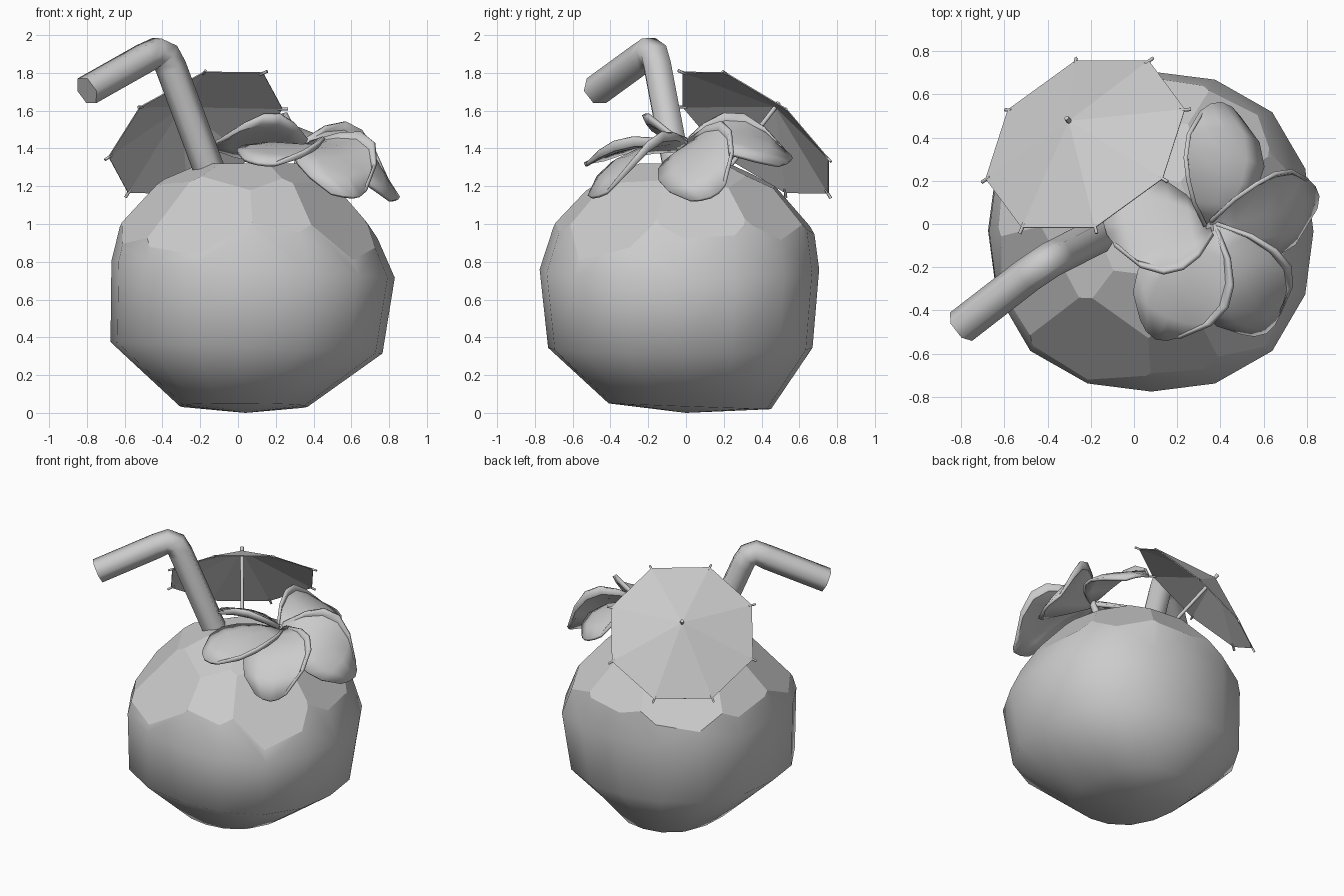
import bpy, bmesh
from math import sin, cos, pi, radians
from mathutils import Vector

cube = bpy.data.objects.get("Cube")
if cube:
    bpy.data.objects.remove(cube, do_unlink=True)

grey = bpy.data.materials.new("plain_grey")
grey.use_nodes = True
GREY = (0.6, 0.6, 0.6, 1)
grey.diffuse_color = GREY
grey.node_tree.nodes["Principled BSDF"].inputs["Base Color"].default_value = GREY


def add_object(name, data):
    data.materials.append(grey)
    obj = bpy.data.objects.new(name, data)
    bpy.context.collection.objects.link(obj)
    return obj


def mesh_object(name, bm):
    bmesh.ops.recalc_face_normals(bm, faces=bm.faces)
    mesh = bpy.data.meshes.new(name)
    bm.to_mesh(mesh)
    bm.free()
    return add_object(name, mesh)


def tube(name, paths, radius, resolution):
    curve = bpy.data.curves.new(name, "CURVE")
    curve.dimensions = "3D"
    curve.bevel_depth = radius
    curve.bevel_resolution = resolution
    curve.use_fill_caps = True
    for path in paths:
        spline = curve.splines.new("POLY")
        spline.points.add(len(path) - 1)
        for point, co in zip(spline.points, path):
            point.co = (*co, 1)
        spline.use_smooth = True
    return add_object(name, curve)


# Coconut: lopsided, slightly squarish rings (z, centre x, centre y, radius x, radius y)
RINGS = [(0.035, 0.03, 0.02, 0.34, 0.43), (0.345, 0.045, -0.03, 0.72, 0.70),
         (0.76, 0.08, -0.035, 0.75, 0.74), (1.02, 0.05, -0.01, 0.66, 0.68),
         (1.25, 0.05, 0, 0.49, 0.5)]
SEGMENTS = 16
bm = bmesh.new()
loops = []
for z, cx, cy, rx, ry in RINGS:
    loop = []
    for i in range(SEGMENTS):
        a = 2 * pi * i / SEGMENTS
        bulge = 1 + 0.055 * sin(2 * a) ** 2
        dx, dy = rx * bulge * cos(a), ry * bulge * sin(a)
        tilt = 0.06 * dx * sin(pi * z / 1.4) + 0.04 * dy * max(0, 1 - 3 * z)
        loop.append(bm.verts.new((cx + dx, cy + dy, z - tilt)))
    loops.append(loop)
bottom = bm.verts.new((0.04, 0, 0))
top = bm.verts.new((0.05, 0, 1.42))
for i in range(SEGMENTS):
    j = (i + 1) % SEGMENTS
    bm.faces.new((bottom, loops[0][j], loops[0][i]))
    bm.faces.new((top, loops[-1][i], loops[-1][j]))
    for low, high in zip(loops, loops[1:]):
        bm.faces.new((low[i], low[j], high[j], high[i]))
for face in bm.faces:
    face.smooth = True


# Carved top: knife cuts in two tiers and a flat cap
def carve(azimuth, elevation, distance):
    n = Vector((cos(azimuth) * cos(elevation), sin(azimuth) * cos(elevation), sin(elevation)))
    cut = bmesh.ops.bisect_plane(bm, geom=bm.verts[:] + bm.edges[:] + bm.faces[:],
                                 plane_co=Vector((0.06, -0.01, 0.7)) + n * distance,
                                 plane_no=n, clear_outer=True)
    edges = [e for e in cut["geom_cut"] if isinstance(e, bmesh.types.BMEdge)]
    for face in bmesh.ops.holes_fill(bm, edges=edges)["faces"]:
        face.smooth = False


for k in range(9):
    carve(2 * pi * k / 9 + 0.1, radians(40 + 3 * (k % 2)), 0.675 + 0.018 * sin(k * 2.4 + 4))
for k in range(6):
    carve(2 * pi * k / 6 + 0.4, radians(64), 0.655)
carve(0, pi / 2, 0.62)
for edge in bm.edges:
    edge.smooth = all(f.smooth for f in edge.link_faces)
mesh_object("coconut", bm)

# Bent drinking straw
tube("straw", [[(-0.80, -0.475, 1.705), (-0.49, -0.235, 1.88), (-0.43, -0.195, 1.912),
                (-0.385, -0.165, 1.89), (-0.355, -0.15, 1.83), (-0.12, -0.03, 1.2)]], 0.083, 1)

# Cocktail umbrella: tilted eight-sided canopy, rib tips and stick
centre = Vector((-0.226, 0.37, 1.485))
axis = Vector((-0.397, 0.56, 0.727)).normalized()
u = Vector((0.046, -0.39, 0.325))
u = (u - axis * u.dot(axis)).normalized()
v = axis.cross(u)
spokes = [u * cos(k * pi / 4) + v * sin(k * pi / 4) for k in range(8)]
bm = bmesh.new()
peak = bm.verts.new(centre + axis * 0.19)
rim = [bm.verts.new(centre + s * 0.505) for s in spokes]
for k in range(8):
    bm.faces.new((peak, rim[k], rim[(k + 1) % 8]))
canopy = mesh_object("umbrella_canopy", bm)
paper = canopy.modifiers.new("paper", "SOLIDIFY")
paper.thickness = 0.006
tube("umbrella_rib_tips", [[centre + s * 0.48 + axis * 0.004, centre + s * 0.53 - axis * 0.015]
                           for s in spokes], 0.008, 0)
tube("umbrella_stick", [[centre - axis * 0.6, centre + axis * 0.215]], 0.012, 1)

# Flower: five overlapping petals, each with one raised, folded edge
heart = Vector((0.35, -0.01, 1.41))
flower_up = Vector((0.3, -0.12, 0.94)).normalized()
WIDTHS = [0.03, 0.13, 0.19, 0.215, 0.19, 0.1]
# Tip, arch height and sideways slope of each petal
PETALS = [((0.4, 0.56, 1.34), 0.1, 0.0), ((0.85, 0.13, 1.14), 0.1, 0.06),
          ((0.61, -0.5, 1.14), 0.11, 0.06), ((0.1, -0.53, 1.32), 0.05, 0.04),
          ((-0.14, 0.0, 1.42), 0.04, 0.11)]
# Position across the petal and lift of its cross-section
SECTION = [(-1, -0.035), (-0.55, -0.01), (0, 0), (0.5, 0.005), (0.85, 0.02), (0.92, 0.065)]
for number, (tip, arch, slope) in enumerate(PETALS, 1):
    along = Vector(tip) - heart
    side = flower_up.cross(along).normalized()
    bm = bmesh.new()
    grid = []
    for i, width in enumerate(WIDTHS):
        t = i / (len(WIDTHS) - 1)
        row = []
        for s, rise in SECTION:
            lift = arch * sin(pi * t) + (slope * s + rise) * sin(pi * (0.1 + 0.8 * t))
            reach = t - 0.1 * s * s * t
            row.append(bm.verts.new(heart + along * reach + side * s * width + flower_up * lift))
        grid.append(row)
    for a, b in zip(grid, grid[1:]):
        for j in range(len(SECTION) - 1):
            bm.faces.new((a[j], b[j], b[j + 1], a[j + 1]))
    petal = mesh_object(f"petal_{number}", bm)
    thick = petal.modifiers.new("thickness", "SOLIDIFY")
    thick.thickness = 0.02
    thick.offset = 0
    petal.select_set(True)
    bpy.context.view_layer.objects.active = petal
    bpy.ops.object.shade_smooth_by_angle(angle=radians(40))
    petal.select_set(False)

# Flower stem
tube("flower_stem", [[heart - flower_up * 0.15, heart + flower_up * 0.02]], 0.025, 1)
